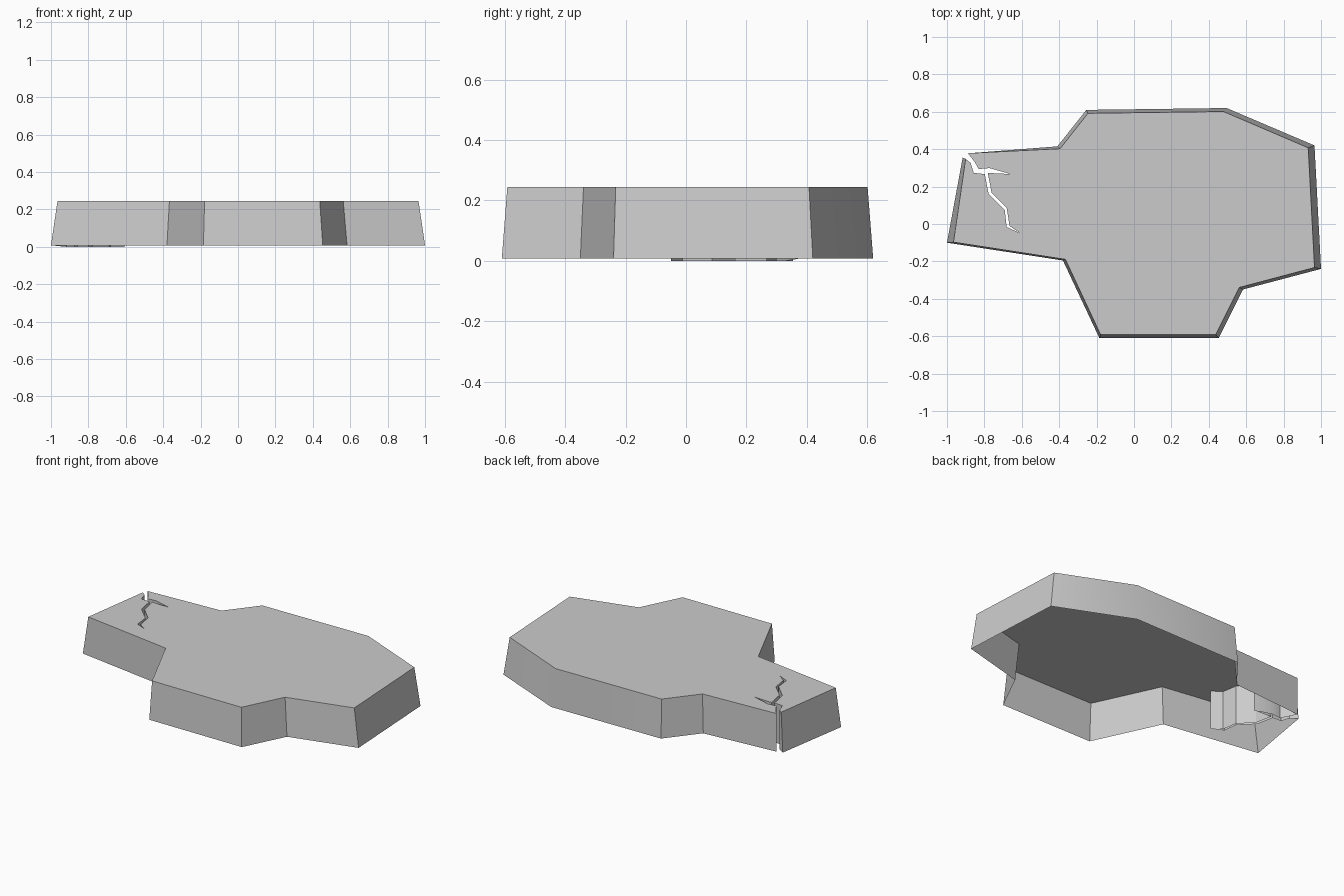
import bpy
import bmesh
import math

# Remove the default object only
default_cube = bpy.data.objects.get("Cube")
if default_cube:
    bpy.data.objects.remove(default_cube, do_unlink=True)

TOP_HEIGHT = 0.245
RIM_HEIGHT = 0.008
TAPER_X, TAPER_Y = 0.965, 0.97

# Outer footprint of the slab, counterclockwise from the crack's left lip
footprint = [
    (-1.0, -0.1), (-0.38, -0.195), (-0.185, -0.61), (0.453, -0.61),
    (0.583, -0.35), (1.0, -0.24), (0.965, 0.42), (0.495, 0.62),
    (-0.255, 0.61), (-0.41, 0.415),
]

# Zigzag crack: down one side, around the side branch and tip, and back
crack = [
    (-0.888, 0.378), (-0.852, 0.332), (-0.83, 0.294), (-0.772, 0.299),
    (-0.66, 0.267), (-0.782, 0.273), (-0.761, 0.166), (-0.681, 0.086),
    (-0.665, -0.011), (-0.606, -0.05), (-0.681, -0.016), (-0.691, 0.075),
    (-0.777, 0.16), (-0.798, 0.267), (-0.857, 0.273), (-0.873, 0.326),
]
crack_lip_bottom, crack_lip_top = (-0.916, 0.355), (-0.9, 0.348)


def make_material(name, grey):
    material = bpy.data.materials.new(name)
    material.use_nodes = True
    colour = (grey, grey, grey, 1.0)
    material.diffuse_color = colour
    shader = material.node_tree.nodes["Principled BSDF"]
    shader.inputs["Base Color"].default_value = colour
    return material


def build_slab(name, material):
    bm = bmesh.new()

    # Sloping outer rim, vertical crack sides
    lower = [bm.verts.new((x, y, RIM_HEIGHT)) for x, y in footprint]
    upper = [bm.verts.new((x * TAPER_X, y * TAPER_Y, TOP_HEIGHT)) for x, y in footprint]
    for index, (x, y) in enumerate(crack):
        lower.append(bm.verts.new((x, y, 0 if index else RIM_HEIGHT)))
        upper.append(bm.verts.new((x, y, TOP_HEIGHT)))
    lower.append(bm.verts.new((*crack_lip_bottom, 0)))
    upper.append(bm.verts.new((*crack_lip_top, TOP_HEIGHT)))

    # Top surface and side walls; the underside stays open
    bm.faces.new(upper)
    count = len(upper)
    for i in range(count):
        j = (i + 1) % count
        bm.faces.new((lower[i], lower[j], upper[j], upper[i]))

    mesh = bpy.data.meshes.new(name)
    bm.to_mesh(mesh)
    bm.free()
    mesh.materials.append(material)
    slab = bpy.data.objects.new(name, mesh)
    bpy.context.collection.objects.link(slab)
    return slab


slab = build_slab("cracked_stone_slab", make_material("stone grey", 0.6))

# Soften shallow corners while keeping the hard edges crisp
bpy.ops.object.select_all(action="DESELECT")
slab.select_set(True)
bpy.context.view_layer.objects.active = slab
bpy.ops.object.shade_smooth_by_angle(angle=math.radians(30))
